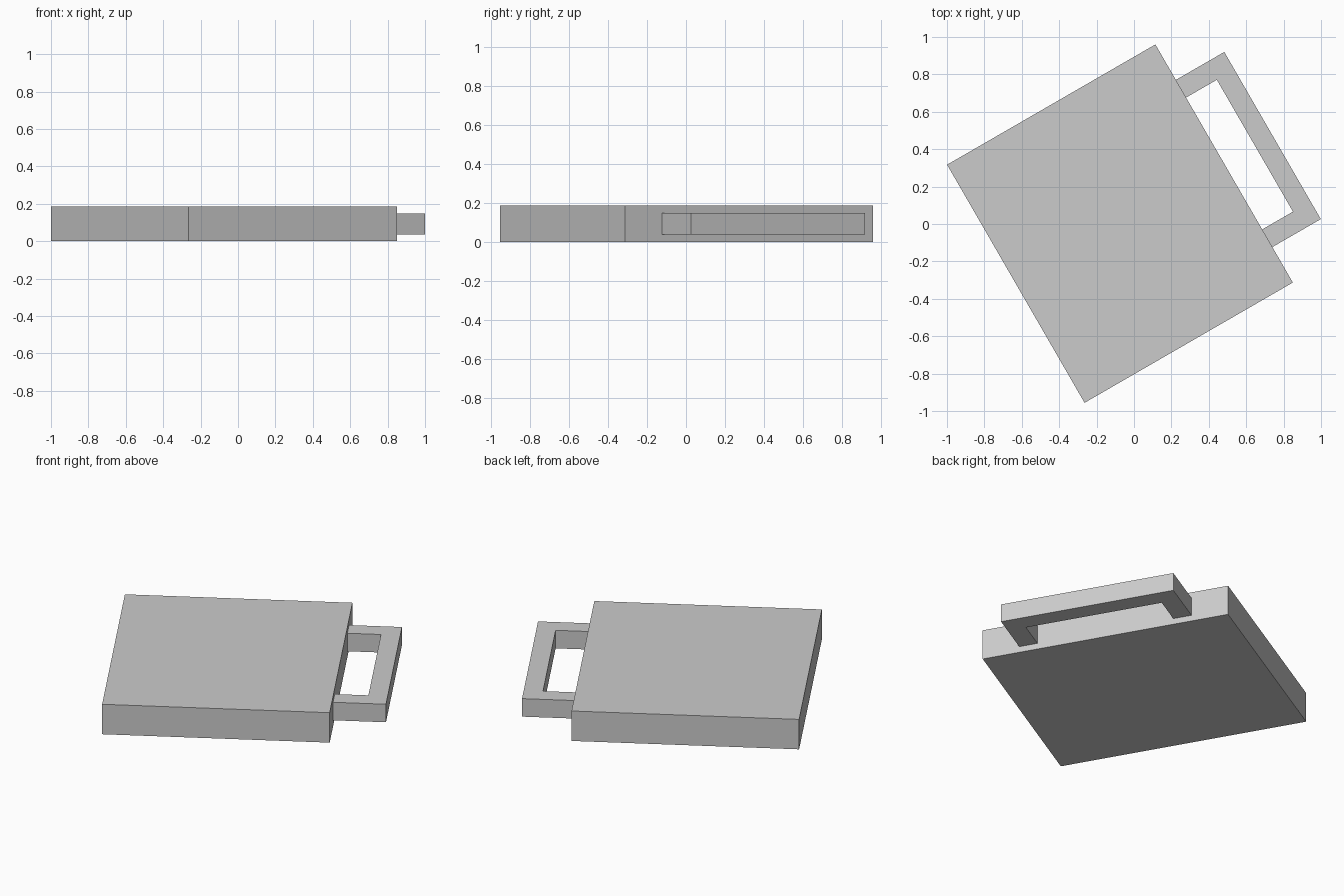
import bpy, bmesh
from math import radians
from mathutils import Matrix

cube = bpy.data.objects.get("Cube")
if cube:
    bpy.data.objects.remove(cube, do_unlink=True)

grey = bpy.data.materials.new("light_grey")
grey.use_nodes = True
colour = (0.6, 0.6, 0.6, 1)
grey.diffuse_color = colour
grey.node_tree.nodes["Principled BSDF"].inputs["Base Color"].default_value = colour

# The whole model is turned about the vertical axis
PLACE = Matrix.Translation((-0.075, 0.002, 0)) @ Matrix.Rotation(radians(30), 4, "Z")


def prism(name, outline, bottom, top):
    """Extrude a flat outline upwards into a solid part."""
    bm = bmesh.new()
    base = bm.faces.new([bm.verts.new((x, y, bottom)) for x, y in outline])
    result = bmesh.ops.extrude_face_region(bm, geom=[base], use_keep_orig=True)
    moved = [v for v in result["geom"] if isinstance(v, bmesh.types.BMVert)]
    bmesh.ops.translate(bm, verts=moved, vec=(0, 0, top - bottom))
    bmesh.ops.recalc_face_normals(bm, faces=bm.faces[:])
    mesh = bpy.data.meshes.new(name)
    bm.to_mesh(mesh)
    bm.free()
    mesh.materials.append(grey)
    obj = bpy.data.objects.new(name, mesh)
    obj.matrix_world = PLACE
    bpy.context.collection.objects.link(obj)
    return obj


# Flat rectangular slab
half_w, half_d = 0.643, 0.735
prism("body", [(-half_w, -half_d), (half_w, -half_d),
               (half_w, half_d), (-half_w, half_d)], 0, 0.186)

# U-shaped handle on the side of the slab, symmetric front to back
root, reach, span, bar = half_w - 0.002, 0.942, 0.516, 0.109
half = [(root, span), (reach, span)]
inner = [(reach - bar, span - bar), (root, span - bar)]
outline = half + [(x, -y) for x, y in reversed(half)]
outline += [(x, -y) for x, y in reversed(inner)] + inner
prism("handle", outline, 0.037, 0.149)
